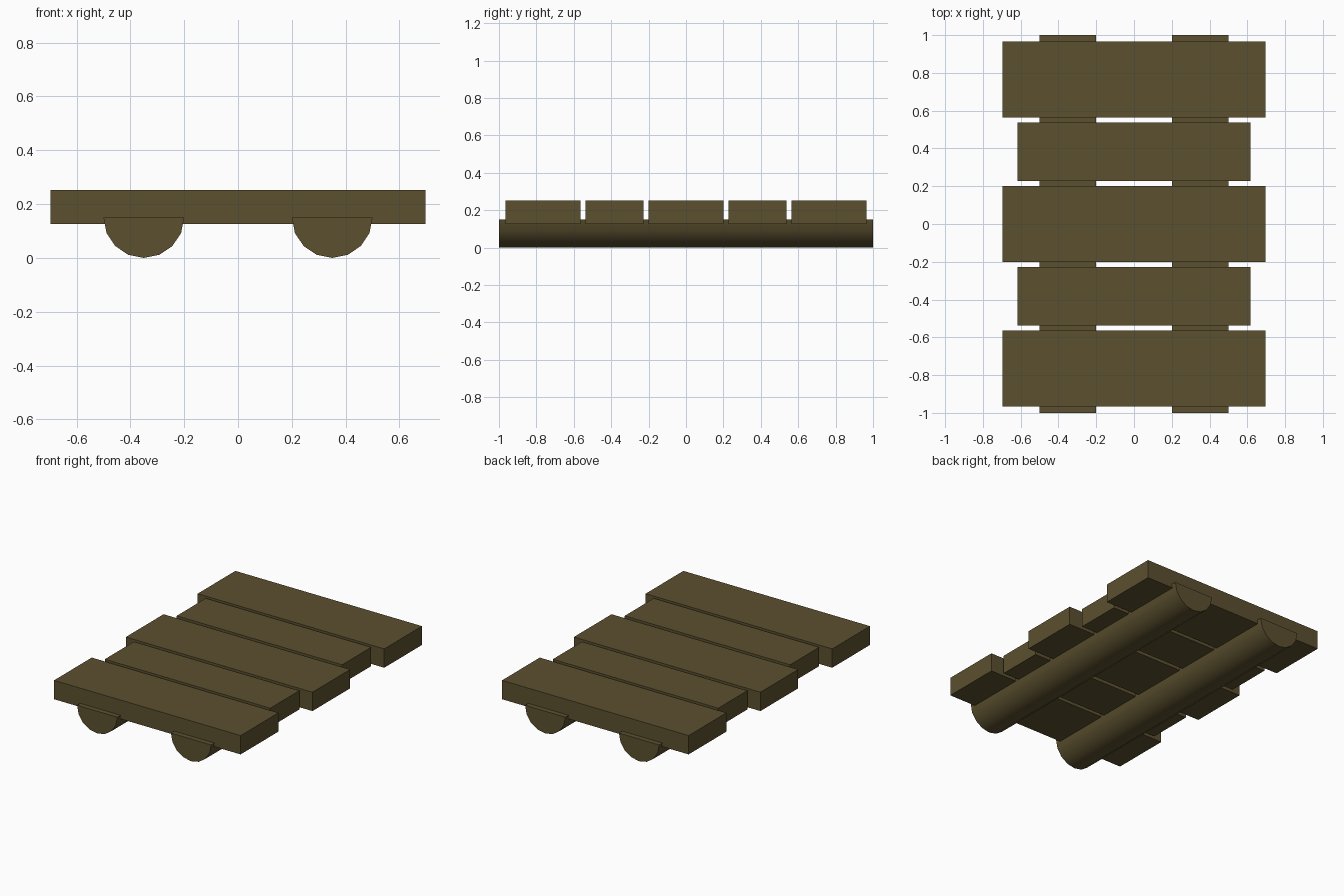
import bpy, bmesh, math

if "Cube" in bpy.data.objects:
    bpy.data.objects.remove(bpy.data.objects["Cube"])

wood = bpy.data.materials.new("dark olive wood")
wood.diffuse_color = (0.105, 0.080, 0.028, 1)
wood.use_nodes = True
wood.node_tree.nodes["Principled BSDF"].inputs["Base Color"].default_value = wood.diffuse_color


def finish(name, bm):
    bmesh.ops.recalc_face_normals(bm, faces=bm.faces)
    mesh = bpy.data.meshes.new(name)
    bm.to_mesh(mesh)
    bm.free()
    mesh.materials.append(wood)
    obj = bpy.data.objects.new(name, mesh)
    bpy.context.collection.objects.link(obj)
    return obj


def plank(name, y, half_width, depth):
    bm = bmesh.new()
    bmesh.ops.create_cube(bm, size=1)
    for v in bm.verts:
        v.co = (v.co.x * 2 * half_width, y + v.co.y * depth, 0.189 + v.co.z * 0.127)
    finish(name, bm)


def half_log(name, x, radius=0.15, sides=8):
    # lower half circle, extruded along y
    bm = bmesh.new()
    ring = [bm.verts.new((x - radius * math.cos(math.pi * i / sides), -1,
                          radius - radius * math.sin(math.pi * i / sides)))
            for i in range(sides + 1)]
    cap = bm.faces.new(ring)
    ext = bmesh.ops.extrude_face_region(bm, geom=[cap], use_keep_orig=True)
    moved = [g for g in ext["geom"] if isinstance(g, bmesh.types.BMVert)]
    bmesh.ops.translate(bm, verts=moved, vec=(0, 2, 0))
    obj = finish(name, bm)
    # smooth round side, crisp ends and flat top
    bpy.ops.object.select_all(action='DESELECT')
    obj.select_set(True)
    bpy.context.view_layer.objects.active = obj
    bpy.ops.object.shade_smooth_by_angle(angle=math.radians(40))


# runners
half_log("left_half_log", -0.35)
half_log("right_half_log", 0.35)

# deck planks: three wide, two narrow
for name, y in (("front", -0.765), ("middle", 0), ("back", 0.765)):
    plank(name + "_wide_plank", y, 0.696, 0.402)
for name, y in (("front", -0.383), ("back", 0.383)):
    plank(name + "_narrow_plank", y, 0.617, 0.31)
